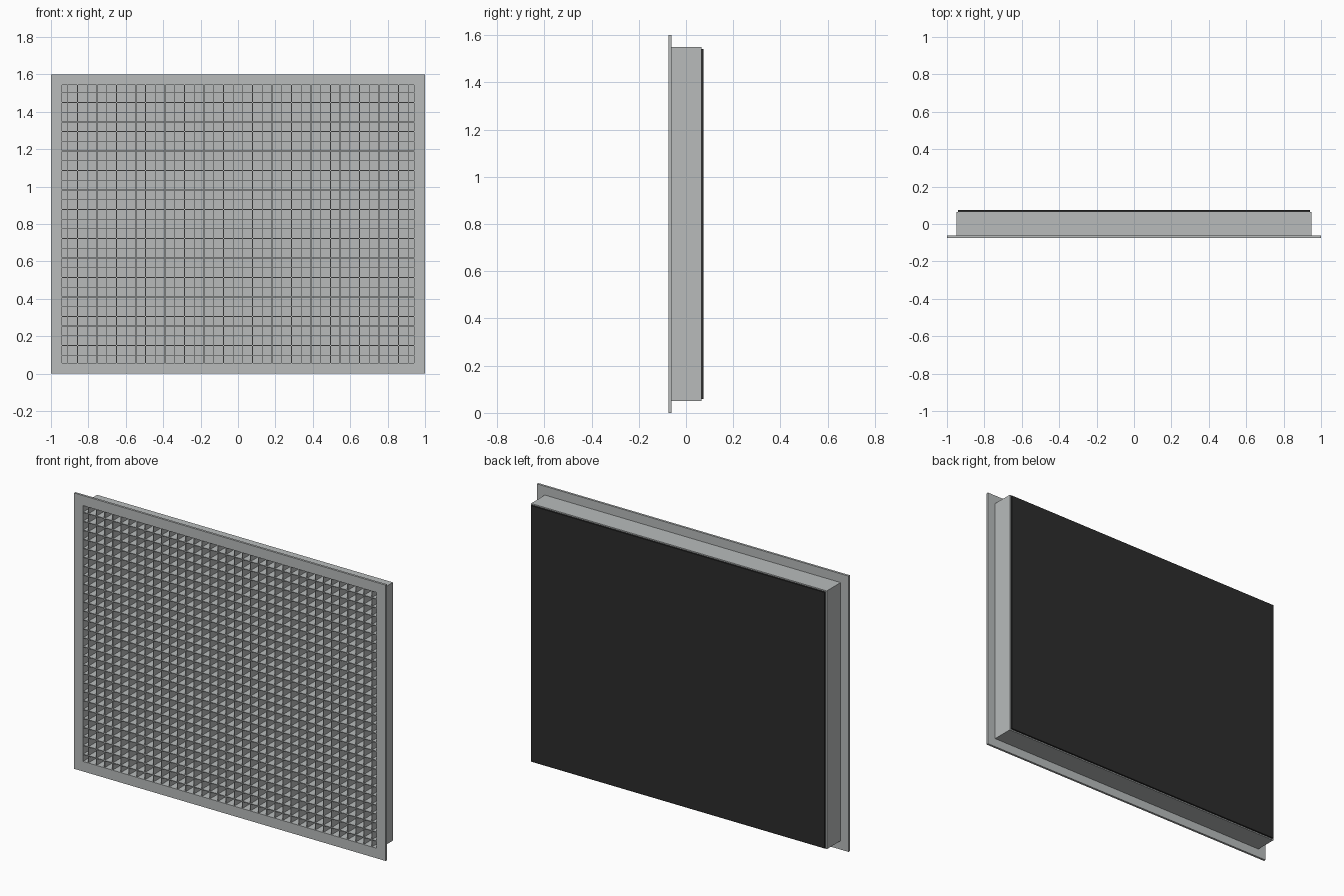
import bpy, bmesh

if "Cube" in bpy.data.objects:
    bpy.data.objects.remove(bpy.data.objects["Cube"])

def material(name, rgb):
    m = bpy.data.materials.new(name)
    m.diffuse_color = (*rgb, 1)
    m.use_nodes = True
    m.node_tree.nodes["Principled BSDF"].inputs["Base Color"].default_value = m.diffuse_color
    return m

GREY = material("satin grey", (0.48, 0.50, 0.50))
BLACK = material("dark backing", (0.025, 0.025, 0.025))
CZ = 0.8                      # centre height

def box(bm, x0, x1, y0, y1, z0, z1):
    v = [bm.verts.new((x, y, z)) for x in (x0, x1) for y in (y0, y1) for z in (z0, z1)]
    for f in ((0, 1, 3, 2), (4, 6, 7, 5), (0, 4, 5, 1), (2, 3, 7, 6), (0, 2, 6, 4), (1, 5, 7, 3)):
        bm.faces.new([v[i] for i in f])

def ring(bm, ox, oz, ix, iz, y0, y1):
    """Rectangular frame: outer half sizes ox, oz; inner half sizes ix, iz."""
    def loop(hx, hz, y):
        return [bm.verts.new((sx * hx, y, CZ + sz * hz))
                for sx, sz in ((-1, -1), (1, -1), (1, 1), (-1, 1))]
    loops = [loop(ox, oz, y0), loop(ox, oz, y1), loop(ix, iz, y1), loop(ix, iz, y0)]
    for a, b in zip(loops, loops[1:] + loops[:1]):
        for i in range(4):
            j = (i + 1) % 4
            bm.faces.new((a[i], a[j], b[j], b[i]))

def finish(bm, name, mat):
    bmesh.ops.recalc_face_normals(bm, faces=bm.faces)
    me = bpy.data.meshes.new(name)
    bm.to_mesh(me)
    bm.free()
    me.materials.append(mat)
    ob = bpy.data.objects.new(name, me)
    bpy.context.collection.objects.link(ob)

# Front flange
bm = bmesh.new()
ring(bm, 1.0, 0.8, 0.942, 0.742, -0.075, -0.062)
finish(bm, "front_flange", GREY)

# Neck walls behind the flange
bm = bmesh.new()
ring(bm, 0.949, 0.749, 0.942, 0.742, -0.062, 0.065)
finish(bm, "neck_walls", GREY)

# Grey inner panel closing the cells
bm = bmesh.new()
box(bm, -0.942, 0.942, 0.060, 0.065, CZ - 0.742, CZ + 0.742)
finish(bm, "inner_panel", GREY)

# Egg-crate blades
P, T, Y0, Y1 = 0.052, 0.002, -0.073, 0.060
bm = bmesh.new()
for i in range(36):
    x = (i - 17.5) * P
    box(bm, x - T, x + T, Y0, Y1, CZ - 0.742, CZ + 0.742)
finish(bm, "vertical_blades", GREY)
bm = bmesh.new()
for i in range(28):
    z = CZ + (i - 13.5) * P
    box(bm, -0.942, 0.942, Y0, Y1, z - T, z + T)
finish(bm, "horizontal_blades", GREY)

# Dark backing plate
bm = bmesh.new()
box(bm, -0.942, 0.942, 0.065, 0.075, CZ - 0.742, CZ + 0.742)
finish(bm, "backing_plate", BLACK)
